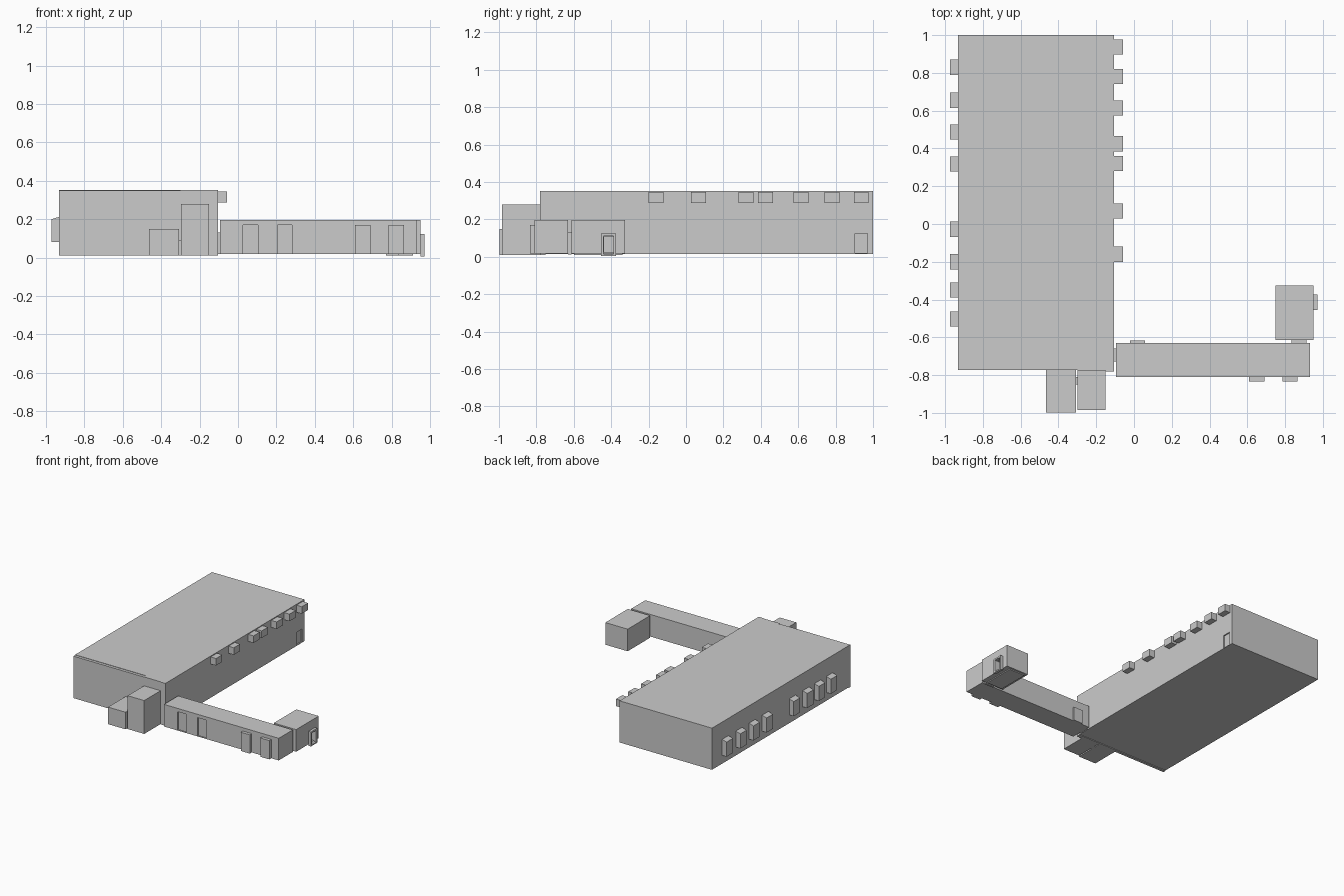
import bpy, bmesh


def box(name, x0, x1, y0, y1, z0, z1):
    """Box from its extents."""
    me = bpy.data.meshes.new(name)
    bm = bmesh.new()
    bmesh.ops.create_cube(bm, size=1)
    for v in bm.verts:
        v.co = ((x0 + x1) / 2 + v.co.x * (x1 - x0),
                (y0 + y1) / 2 + v.co.y * (y1 - y0),
                (z0 + z1) / 2 + v.co.z * (z1 - z0))
    bm.to_mesh(me)
    bm.free()
    ob = bpy.data.objects.new(name, me)
    bpy.context.collection.objects.link(ob)
    return ob


def recess(target, *extents):
    """Cut a doorway recess into a wall."""
    cutter = box("doorway_cutter", *extents)
    cutter.hide_render = True
    cutter.hide_set(True)
    mod = target.modifiers.new("doorway", 'BOOLEAN')
    mod.operation = 'DIFFERENCE'
    mod.solver = 'EXACT'
    mod.object = cutter
    bpy.context.view_layer.objects.active = target
    bpy.ops.object.modifier_apply(modifier=mod.name)
    bpy.data.objects.remove(cutter, do_unlink=True)


# Main hall with its front wall and corner pier
hall = box("main_hall", -0.933, -0.105, -0.75, 1.0, 0.015, 0.352)
recess(hall, -0.115, -0.08, 0.903, 0.97, 0.02, 0.125)
box("front_wall", -0.933, -0.30, -0.773, -0.75, 0.01, 0.349)
box("front_wall_entrance_section", -0.30, -0.15, -0.776, -0.75, 0.01, 0.352)
box("front_corner_pier", -0.15, -0.105, -0.78, -0.75, 0.01, 0.352)

# Left side window bays with slightly sloping tops
for y in (-0.502, -0.35, -0.2, -0.028, 0.318, 0.487, 0.655, 0.83):
    bay = box("window_bay", -0.973, -0.933, y - 0.04, y + 0.04, 0.082, 0.212)
    for v in bay.data.vertices:
        if v.co.x < -0.95 and v.co.z > 0.15:
            v.co.z -= 0.012

# Right side high vent boxes
for y in (-0.16, 0.068, 0.32, 0.425, 0.615, 0.78, 0.937):
    box("vent_box", -0.105, -0.057, y - 0.04, y + 0.04, 0.288, 0.345)

# Front entrance blocks and the passage between them
box("low_entrance_block", -0.465, -0.308, -0.998, -0.773, 0.01, 0.148)
box("tall_entrance_block", -0.298, -0.15, -0.985, -0.776, 0.01, 0.28)
box("entrance_link", -0.308, -0.298, -0.85, -0.81, 0.01, 0.09)

# Long corridor wing
corridor = box("corridor", -0.095, 0.932, -0.81, -0.63, 0.018, 0.197)
for x in (0.065, 0.243):
    recess(corridor, x - 0.038, x + 0.038, -0.83, -0.80, 0.022, 0.17)
for x in (0.65, 0.825):
    box("front_door_bay", x - 0.04, x + 0.04, -0.835, -0.81, 0.018, 0.17)
box("back_door_panel", -0.022, 0.058, -0.63, -0.618, 0.018, 0.13)
box("hall_link", -0.105, -0.095, -0.727, -0.66, 0.018, 0.13)

# End room with its link and open side porch
room = box("end_room", 0.75, 0.95, -0.613, -0.325, 0.018, 0.197)
recess(room, 0.925, 0.98, -0.438, -0.387, 0.022, 0.108)
box("room_link", 0.835, 0.912, -0.63, -0.613, 0.012, 0.13)
for y in (-0.455, -0.387):
    box("porch_jamb", 0.95, 0.971, y, y + 0.014, 0.005, 0.11)
box("porch_lintel", 0.95, 0.971, -0.455, -0.373, 0.11, 0.123)
box("porch_step", 0.95, 0.971, -0.441, -0.387, 0.005, 0.015)
box("room_floor_strip", 0.77, 0.91, -0.60, -0.34, 0.010, 0.018)
